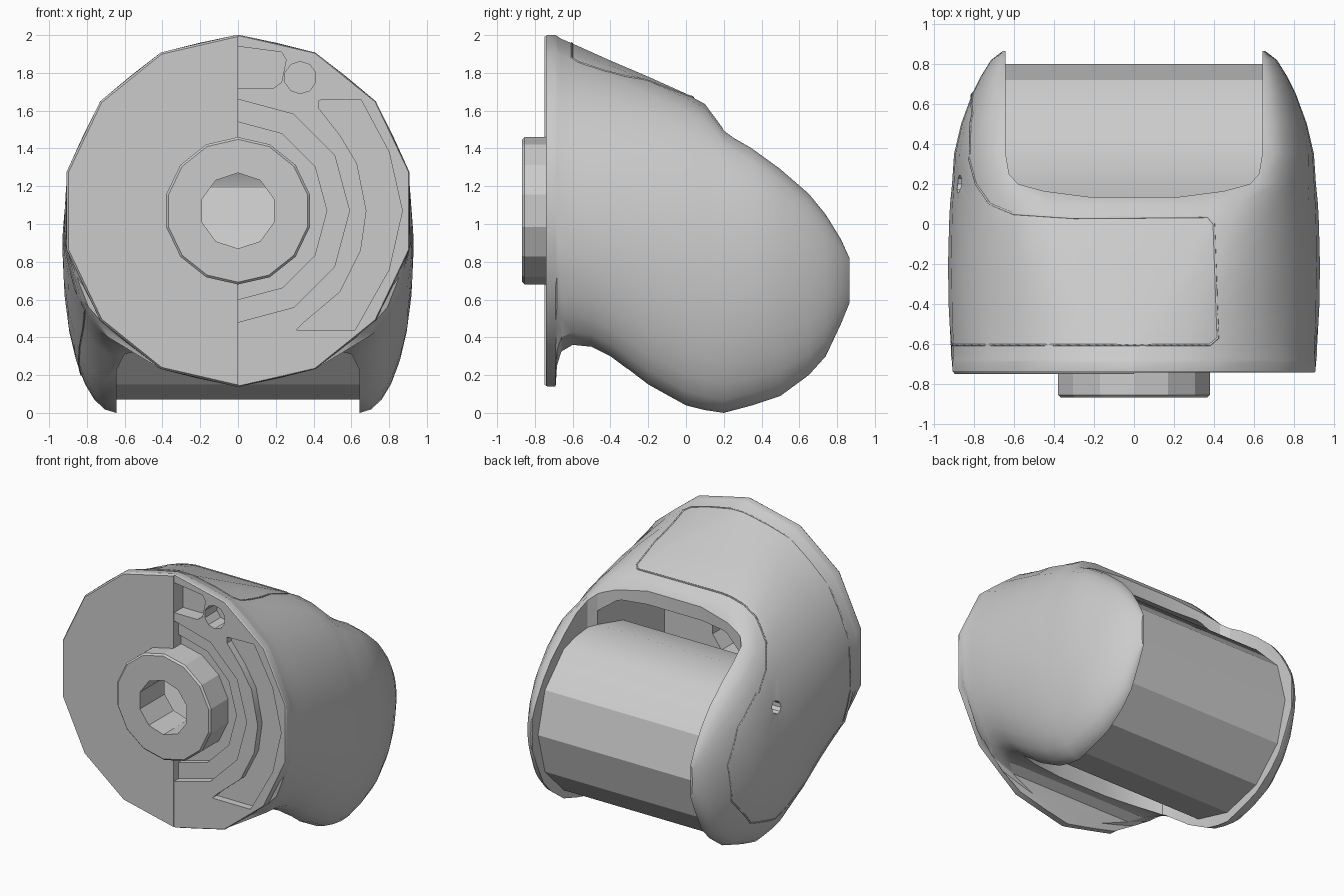
import bpy, bmesh, math
from mathutils import Vector
from mathutils.bvhtree import BVHTree

if "Cube" in bpy.data.objects:
    bpy.data.objects.remove(bpy.data.objects["Cube"])

grey = bpy.data.materials.new("light grey")
grey.use_nodes = True
GREY = (0.6, 0.6, 0.6, 1)
grey.diffuse_color = GREY
grey.node_tree.nodes["Principled BSDF"].inputs["Base Color"].default_value = GREY


def make(name, bm):
    """Turn a bmesh into an object with outward normals."""
    bmesh.ops.recalc_face_normals(bm, faces=bm.faces[:])
    me = bpy.data.meshes.new(name)
    bm.to_mesh(me)
    bm.free()
    ob = bpy.data.objects.new(name, me)
    bpy.context.collection.objects.link(ob)
    me.materials.append(grey)
    return ob


def loft(name, rings):
    bm = bmesh.new()
    loops = [[bm.verts.new(p) for p in ring] for ring in rings]
    n = len(loops[0])
    for a, b in zip(loops, loops[1:]):
        for i in range(n):
            j = (i + 1) % n
            bm.faces.new((a[i], a[j], b[j], b[i]))
    bm.faces.new(loops[0])
    bm.faces.new(loops[-1][::-1])
    return make(name, bm)


def prism(name, pts, axis, lo, hi):
    """Extrude a flat outline along one axis."""
    def place(p, d):
        q = list(p)
        q.insert("xyz".index(axis), d)
        return q
    return loft(name, [[place(p, d) for p in pts] for d in (lo, hi)])


def ngon(cx, cy, r, n):
    return [(cx + r * math.sin(math.tau * i / n), cy + r * math.cos(math.tau * i / n))
            for i in range(n)]


def half_disc(r, n=6):
    return [(r * math.sin(math.pi * i / n), MID + r * math.cos(math.pi * i / n))
            for i in range(n + 1)]


def cut(ob, cutters):
    for c in cutters:
        m = ob.modifiers.new("cut", 'BOOLEAN')
        m.operation, m.solver, m.object = 'DIFFERENCE', 'EXACT', c
    bpy.context.view_layer.update()
    deps = bpy.context.evaluated_depsgraph_get()
    me = bpy.data.meshes.new_from_object(ob.evaluated_get(deps))
    ob.modifiers.clear()
    ob.data = me
    for c in cutters:
        bpy.data.objects.remove(c)


def smooth(ob, degrees):
    bpy.ops.object.select_all(action='DESELECT')
    ob.select_set(True)
    bpy.context.view_layer.objects.active = ob
    bpy.ops.object.shade_smooth_by_angle(angle=math.radians(degrees))


MID = 1.07  # height of the front disc centre

# Housing sections: y, top, bottom, half width, flat half width above and below
sections = [
    (-.75, 1.99, .15, .92, .01, .01), (-.735, 2, .14, .93, .01, .01),
    (-.69, 2, .14, .93, .01, .01), (-.683, 1.995, .25, .928, .02, .3),
    (-.66, 1.98, .325, .925, .03, .5), (-.6, 1.955, .36, .925, .05, .58),
    (-.5, 1.91, .35, .93, .1, .62),
    (-.4, 1.865, .3, .93, .15, .63), (-.2, 1.78, .15, .93, .27, .64),
    (0, 1.69, .04, .925, .36, .645), (.1, 1.635, .015, .92, .42, .645),
    (.2, 1.5, 0, .91, .56, .645), (.35, 1.4, .04, .9, .64, .645),
    (.5, 1.29, .09, .865, .645, .645), (.65, 1.16, .2, .81, .645, .645),
    (.74, 1.05, .3, .765, .645, .645), (.82, .92, .47, .715, .645, .645),
    (.865, .82, .58, .657, .645, .645)]
STEPS = 14


def section(y, top, bottom, w, flat_top, flat_bottom):
    mid = MID - .37 * min(max((y + .66) / .86, 0), 1)
    blend = min((y + .75) / .4, 1)
    half = []
    for i in range(STEPS + 1):
        t = math.pi * i / STEPS
        # the front starts as a polygon and becomes rounder towards the back
        k = 1 if i % 2 == 0 else math.cos(math.pi / STEPS) * (1 - blend) + blend
        c, s = math.cos(t) * k, math.sin(t) * k
        f, h = (flat_top, top - mid) if c > 0 else (flat_bottom, mid - bottom)
        half.append((f + (w - f) * s, y, mid + h * c))
    return half + [(-x, y, z) for x, y, z in reversed(half)]


housing = loft("housing", [section(*s) for s in sections])

# Opening for the drum: rounded from above, open below, hollow inside
W = .643
corner = [(W, .36), (.625, .25), (.58, .2), (.45, .165), (.22, .135)]
saddle = corner + [(-x, y) for x, y in reversed(corner)] + [(-W, 1.2), (W, 1.2)]
low = [(W, -.3), (.6, -.42), (.45, -.5), (.2, -.53)]
low = low + [(-x, y) for x, y in reversed(low)] + [(-W, 1.2), (W, 1.2)]
hollow = [(-.58, .62), (-.58, 1.64), (-.1, 1.58), (.16, 1.48), (.3, 1.1), (.3, .62)]
cut(housing, [
    prism("cut_above", saddle, "z", .75, 2.3),
    prism("cut_below", low, "z", -.3, .8),
    prism("cut_inside", hollow, "x", -.58, .58)])

# Front face: lowered left half, stepped rings, curved slot, pocket and holes
kidney = [(.43, 1.655), (.65, 1.66), (.8, 1.38), (.87, 1.07), (.8, .76), (.62, .44),
          (.31, .44), (.35, .48), (.54, .64), (.65, .86), (.68, 1.07), (.63, 1.32),
          (.54, 1.47), (.43, 1.61)]
pocket = [(0, 1.94), (.23, 1.91), (.255, 1.87), (.23, 1.75), (.19, 1.72), (0, 1.72)]
cut(housing, [
    prism("cut_half", [(0, 0), (1.2, 0), (1.2, 2.2), (0, 2.2)], "y", -.9, -.742),
    prism("cut_ring_outer", half_disc(.59), "y", -.9, -.69),
    prism("cut_ring_inner", half_disc(.47), "y", -.9, -.66),
    prism("cut_slot", kidney, "y", -.9, -.69),
    prism("cut_pocket", pocket, "y", -.9, -.64),
    prism("cut_front_hole", ngon(.33, 1.775, .085, 10), "y", -.9, -.6),
    prism("cut_bore", ngon(0, MID, .2, 10), "y", -1, -.4),
    prism("cut_side_hole", ngon(.2, 1.05, .045, 10), "x", -1.1, -.72)])
smooth(housing, 28)

# Hub ring around the bore
hub = prism("hub", ngon(0, MID, .39, 14), "y", -.867, -.62)
bevel = hub.modifiers.new("edge", 'BEVEL')
bevel.width, bevel.segments = .012, 1
cut(hub, [prism("cut_hub", ngon(0, MID, .2, 10), "y", -1, -.5)])

# Drum between the two side walls, blended over the top and faceted elsewhere
drum = prism("drum", ngon(.2, .67, .6, 12), "x", -.65, .65)
for face in drum.data.polygons:
    face.use_smooth = face.normal.z > .4 and face.normal.y > -.4

# Cover seams laid on the housing
bpy.context.view_layer.update()
tree = BVHTree.FromObject(housing, bpy.context.evaluated_depsgraph_get())


def seam(name, path, start, direction):
    """Project an outline onto the housing as a thin bead."""
    spots = []
    for a, b in zip(path, path[1:]):
        for i in range(8):
            u, v = (a[k] + (b[k] - a[k]) * i / 8 for k in (0, 1))
            hit = tree.ray_cast(start(u, v), Vector(direction))[0]
            if hit:
                spots.append(hit)
    cu = bpy.data.curves.new(name, 'CURVE')
    cu.dimensions, cu.bevel_depth, cu.bevel_resolution = '3D', .006, 0
    line = cu.splines.new('POLY')
    line.points.add(len(spots) - 1)
    for p, s in zip(line.points, spots):
        p.co = (*s, 1)
    cu.materials.append(grey)
    bpy.context.collection.objects.link(bpy.data.objects.new(name, cu))


seam("top_cover_seam",
     [(-.9, -.605), (-.6, -.605), (-.2, -.605), (.1, -.605), (.38, -.605), (.42, -.57),
      (.4, 0), (.37, .035), (-.3, .03), (-.6, .05), (-.72, .1), (-.79, .2), (-.83, .35)],
     lambda u, v: Vector((u, v, 3)), (0, 0, -1))
seam("side_cover_seam",
     [(.35, 1.2), (.55, 1.02), (.66, .78), (.62, .5), (.42, .27), (.15, .2),
      (-.2, .35), (-.6, .55), (-.605, 1.4)],
     lambda u, v: Vector((-3, u, v)), (1, 0, 0))
